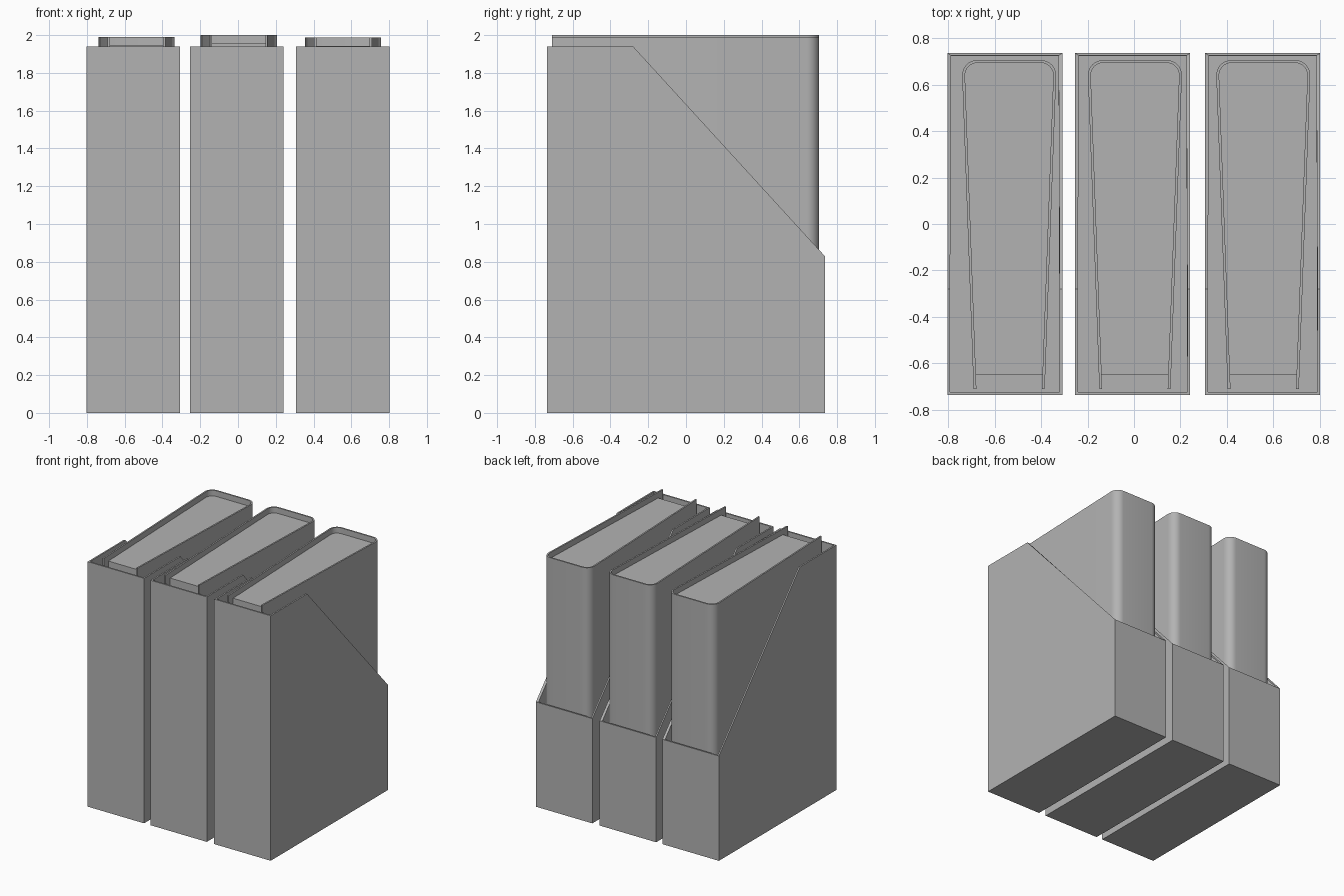
import bpy, bmesh, math
from mathutils import Vector

if "Cube" in bpy.data.objects:
    bpy.data.objects.remove(bpy.data.objects["Cube"])

grey = bpy.data.materials.new("plain_grey")
grey.use_nodes = True
colour = (0.45, 0.45, 0.45, 1)
grey.diffuse_color = colour
grey.node_tree.nodes["Principled BSDF"].inputs["Base Color"].default_value = colour

WALL = 0.012


def finish(name, bm, location):
    bmesh.ops.recalc_face_normals(bm, faces=bm.faces)
    mesh = bpy.data.meshes.new(name)
    bm.to_mesh(mesh)
    bm.free()
    mesh.materials.append(grey)
    obj = bpy.data.objects.new(name, mesh)
    bpy.context.collection.objects.link(obj)
    obj.location = location
    return obj


def prism(points, direction):
    """Extrude a closed outline along a direction."""
    bm = bmesh.new()
    face = bm.faces.new([bm.verts.new(p) for p in points])
    grown = bmesh.ops.extrude_face_region(bm, geom=[face], use_keep_orig=True)
    verts = [v for v in grown["geom"] if isinstance(v, bmesh.types.BMVert)]
    bmesh.ops.translate(bm, verts=verts, vec=direction)
    bmesh.ops.recalc_face_normals(bm, faces=bm.faces)
    return bm


def smooth(obj):
    bpy.ops.object.select_all(action="DESELECT")
    obj.select_set(True)
    bpy.context.view_layer.objects.active = obj
    bpy.ops.object.shade_smooth_by_angle(angle=math.radians(35))


def binder_path(inset):
    """Tapered U in plan: left tip, rounded spine corners, right tip."""
    front, back, radius = -0.71, 0.705, 0.065
    tip, wide = 0.153, 0.203
    lean = math.atan2(wide - tip, back - front)
    cx, cy = wide - radius - 0.001, back - radius
    r = radius - inset
    right = [(tip - inset, front)]
    for i in range(9):
        a = -lean + (math.pi / 2 + lean) * i / 8
        right.append((cx + r * math.cos(a), cy + r * math.sin(a)))
    return [(-x, y) for x, y in right] + right[::-1]


def holder(name, x):
    # Slanted box, open along the top and the slope
    profile = [(-0.735, 0), (0.735, 0), (0.735, 0.83), (-0.28, 1.94), (-0.735, 1.94)]
    bm = prism([(-0.2475, y, z) for y, z in profile], (0.495, 0, 0))
    bm.normal_update()
    opening = [f for f in bm.faces if f.normal.z > 0.3]
    bmesh.ops.delete(bm, geom=opening, context="FACES")
    obj = finish(name, bm, (x, 0, 0))
    solid = obj.modifiers.new("thickness", "SOLIDIFY")
    solid.thickness = WALL
    solid.offset = -1
    solid.use_even_offset = True


def binder(name, x, top):
    # Folded cover: outer and inner outlines joined at the tips
    outer, inner = binder_path(0), binder_path(WALL)
    outline = [(px, py, 0.02) for px, py in outer + inner[::-1]]
    smooth(finish(name + "_cover", prism(outline, (0, 0, top - 0.02)), (x, 0, 0)))

    # Page block filling the cover, set back from its front and top
    pages = inner[:]
    for i in (0, -1):
        a, b = Vector(pages[i]), Vector(pages[1 if i == 0 else -2])
        pages[i] = tuple(a.lerp(b, (-0.65 - a.y) / (b.y - a.y)))
    block = [(px, py, 0.025) for px, py in pages]
    smooth(finish(name + "_pages", prism(block, (0, 0, top - 0.07)), (x, 0, 0)))


for side, box_x, binder_x, top in (
    ("right", -0.5555, -0.537, 1.99),
    ("middle", -0.006, 0.004, 2.0),
    ("left", 0.5535, 0.556, 1.988),
):
    holder(side + "_holder", box_x)
    binder(side + "_binder", binder_x, top)
